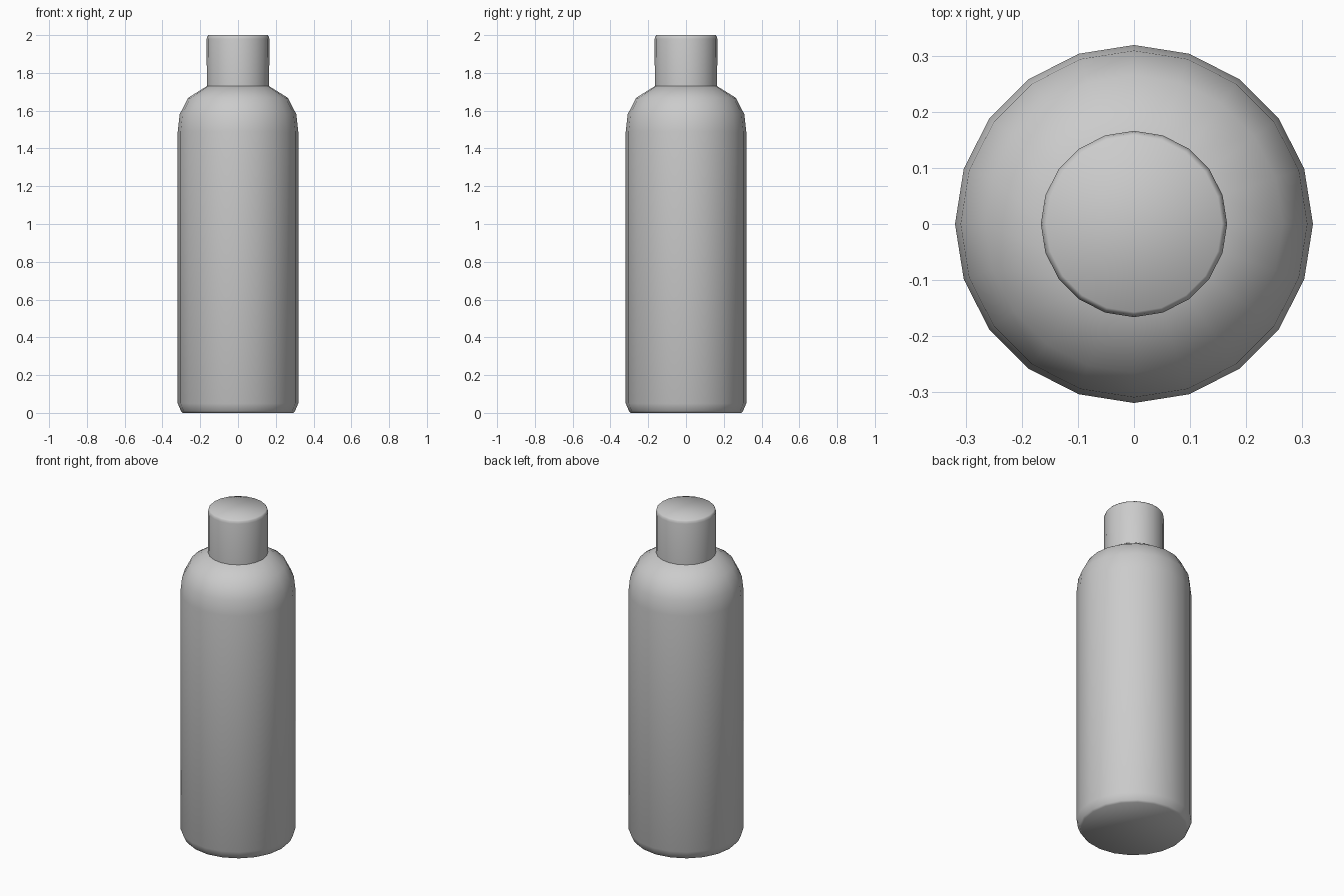
import bpy, bmesh
from math import cos, sin, tau, radians

if "Cube" in bpy.data.objects:
    bpy.data.objects.remove(bpy.data.objects["Cube"])

SIDES = 20


def lathe(name, profile):
    """Revolve (radius, z) points into a closed, capped solid."""
    bm = bmesh.new()
    rings = [[bm.verts.new((r * cos(tau * i / SIDES), r * sin(tau * i / SIDES), z))
              for i in range(SIDES)] for r, z in profile]
    for low, high in zip(rings, rings[1:]):
        for i in range(SIDES):
            j = (i + 1) % SIDES
            bm.faces.new((low[i], low[j], high[j], high[i]))
    bm.faces.new(rings[0][::-1])
    bm.faces.new(rings[-1])
    mesh = bpy.data.meshes.new(name)
    bm.to_mesh(mesh)
    bm.free()
    obj = bpy.data.objects.new(name, mesh)
    bpy.context.collection.objects.link(obj)
    bpy.ops.object.select_all(action='DESELECT')
    obj.select_set(True)
    bpy.context.view_layer.objects.active = obj
    bpy.ops.object.shade_smooth_by_angle(angle=radians(75))
    return obj


# Bottle body with chamfered foot and rounded shoulder
lathe("bottle_body", [(0.293, 0), (0.302, 0.01), (0.319, 0.05), (0.319, 1.49),
                      (0.309, 1.58), (0.265, 1.667), (0.16, 1.733)])

# Cylindrical cap with a small top bevel
lathe("bottle_cap", [(0.165, 1.73), (0.166, 1.98), (0.163, 1.993), (0.157, 2.0)])
